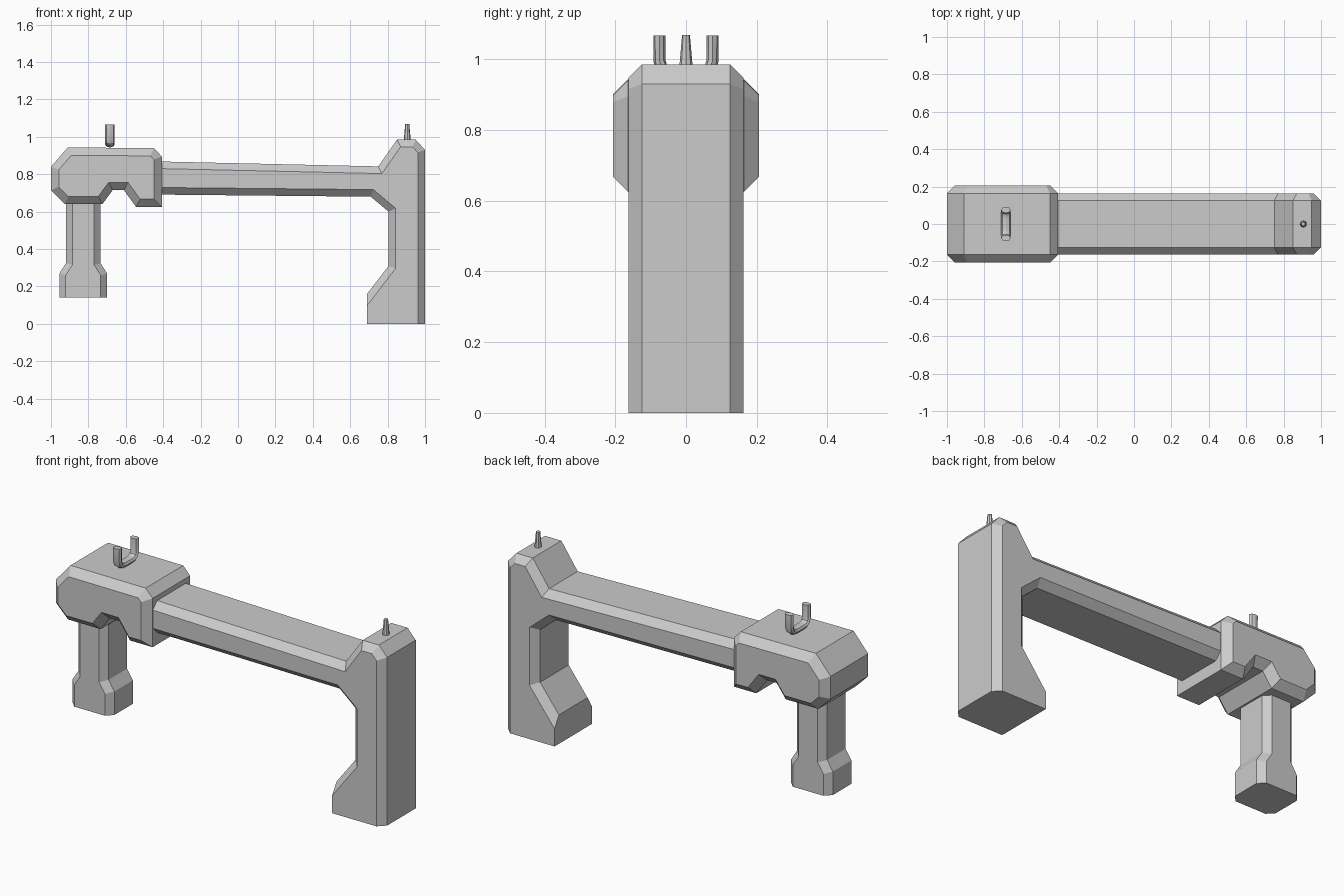
import bpy, bmesh
from mathutils import Vector

cube = bpy.data.objects.get("Cube")
if cube:
    bpy.data.objects.remove(cube)

# Single plain grey
grey = bpy.data.materials.new("plain_grey")
grey.use_nodes = True
tone = (0.6, 0.6, 0.6, 1)
grey.diffuse_color = tone
grey.node_tree.nodes["Principled BSDF"].inputs["Base Color"].default_value = tone


def inset(points, amounts):
    """Move each edge of a clockwise outline inward by its own amount."""
    pts = [Vector(p) for p in points]
    count = len(pts)
    result = []
    for i, p in enumerate(pts):
        before = (p - pts[i - 1]).normalized()
        after = (pts[(i + 1) % count] - p).normalized()
        n1 = Vector((before.y, -before.x))
        n2 = Vector((after.y, -after.x))
        a, b = amounts[i - 1], amounts[i]
        det = n1.x * n2.y - n1.y * n2.x
        result.append(p + Vector((a * n2.y - b * n1.y, b * n1.x - a * n2.x)) / det)
    return result


def chamfered_slab(name, outline, half_width, chamfer, square_edges=()):
    """Side outline extruded across y, with chamfered rims except on square_edges."""
    amounts = [0 if i in square_edges else chamfer for i in range(len(outline))]
    inner = inset(outline, amounts)
    rim = half_width - chamfer
    bm = bmesh.new()
    rings = []
    for pts, y in ((inner, -half_width), (outline, -rim), (outline, rim), (inner, half_width)):
        rings.append([bm.verts.new((p[0], y, p[1])) for p in pts])
    bm.faces.new(rings[0])
    bm.faces.new(rings[-1][::-1])
    for low, high in zip(rings, rings[1:]):
        for i in range(len(outline)):
            j = (i + 1) % len(outline)
            bm.faces.new((low[i], high[i], high[j], low[j]))
    bmesh.ops.remove_doubles(bm, verts=bm.verts, dist=0.0001)
    bmesh.ops.recalc_face_normals(bm, faces=bm.faces)
    mesh = bpy.data.meshes.new(name)
    bm.to_mesh(mesh)
    bm.free()
    mesh.materials.append(grey)
    obj = bpy.data.objects.new(name, mesh)
    bpy.context.collection.objects.link(obj)
    return obj


# Long beam and tall end post in one piece
chamfered_slab("main_frame", [
    (-0.5, 0.87), (0.75, 0.842), (0.85, 0.985), (0.95, 0.985), (1, 0.93), (1, 0),
    (0.69, 0), (0.69, 0.16), (0.805, 0.31), (0.805, 0.6), (0.71, 0.68), (-0.5, 0.692)],
    0.163, 0.038, square_edges=(5, 6, 11))

# Wide rear housing
chamfered_slab("rear_housing", [
    (-1, 0.84), (-0.91, 0.943), (-0.45, 0.94), (-0.407, 0.895), (-0.407, 0.625),
    (-0.545, 0.625), (-0.61, 0.715), (-0.67, 0.715), (-0.725, 0.64), (-0.925, 0.64),
    (-1, 0.715)], 0.206, 0.042)

# Handle with a flared foot
chamfered_slab("handle", [
    (-0.92, 0.72), (-0.735, 0.72), (-0.735, 0.325), (-0.7, 0.27), (-0.7, 0.14),
    (-0.955, 0.14), (-0.955, 0.27), (-0.92, 0.325)], 0.115, 0.034, square_edges=(0, 4))

# U-shaped rear sight: a bent tube, wider along the beam
path = bpy.data.curves.new("rear_sight", "CURVE")
path.dimensions = "3D"
path.bevel_depth = 0.017
path.bevel_resolution = 2
path.use_fill_caps = True
half = [(0.075, 1.067), (0.075, 0.995), (0.068, 0.975), (0.052, 0.963), (0.03, 0.96)]
points = half + [(-y, z) for y, z in reversed(half)]
spline = path.splines.new("POLY")
spline.points.add(len(points) - 1)
for point, (y, z) in zip(spline.points, points):
    point.co = (0, y, z, 1)
curve = bpy.data.objects.new("rear_sight_path", path)
bpy.context.collection.objects.link(curve)
bpy.context.view_layer.update()
mesh = bpy.data.meshes.new_from_object(curve.evaluated_get(bpy.context.evaluated_depsgraph_get()))
bpy.data.objects.remove(curve)
mesh.materials.clear()
mesh.materials.append(grey)
rear_sight = bpy.data.objects.new("rear_sight", mesh)
rear_sight.location.x = -0.685
rear_sight.scale.x = 1.5
bpy.context.collection.objects.link(rear_sight)

# Tapered front sight pin
bpy.ops.mesh.primitive_cone_add(vertices=8, radius1=0.019, radius2=0.011, depth=0.092,
                                location=(0.905, 0, 1.023))
front_sight = bpy.context.object
front_sight.name = "front_sight"
front_sight.data.materials.append(grey)

# Smooth the round sights, keeping their rims sharp
bpy.ops.object.select_all(action="DESELECT")
for obj in (rear_sight, front_sight):
    obj.select_set(True)
bpy.context.view_layer.objects.active = rear_sight
bpy.ops.object.shade_smooth_by_angle()
